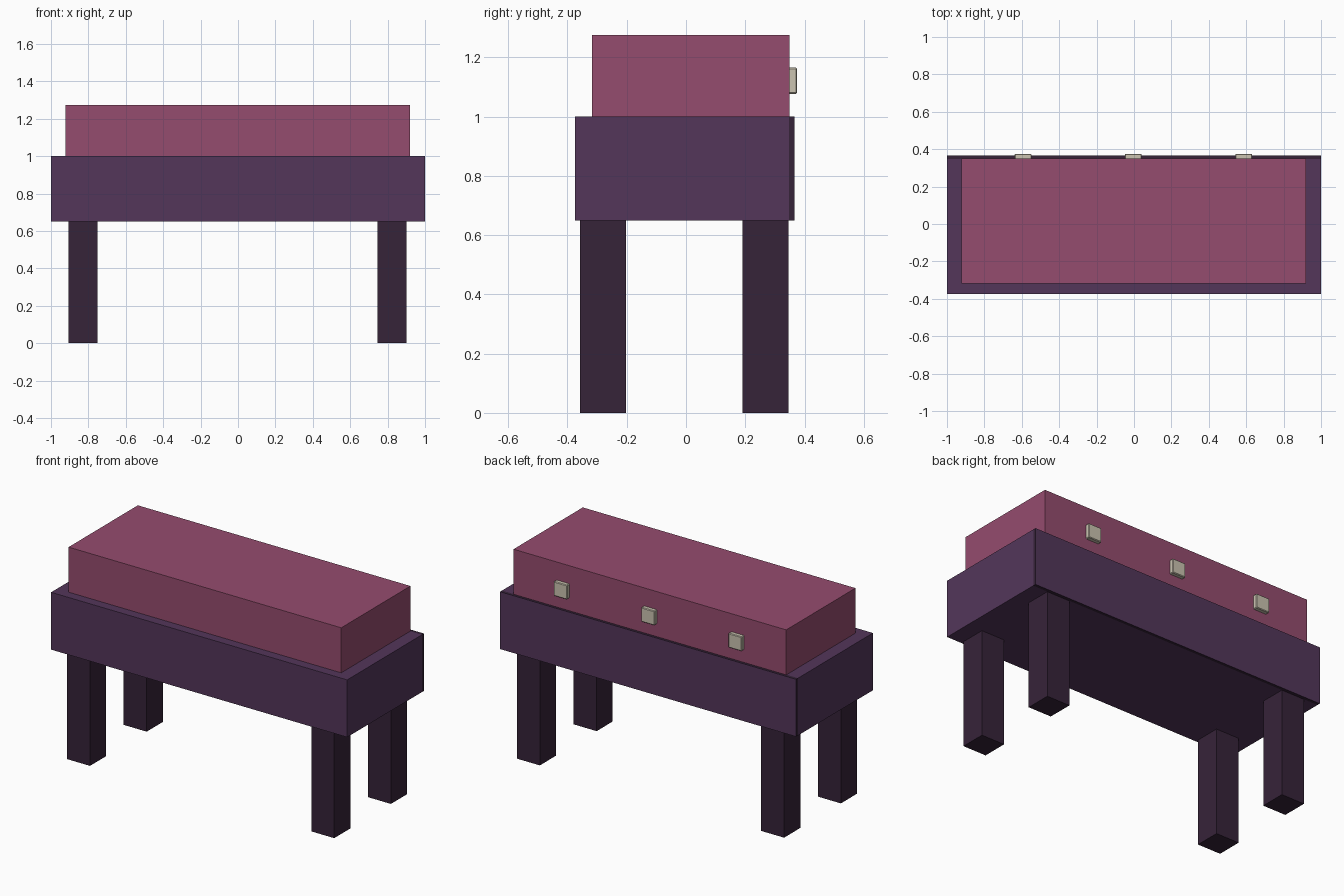
import bpy
import bmesh

if "Cube" in bpy.data.objects:
    bpy.data.objects.remove(bpy.data.objects["Cube"], do_unlink=True)


def material(name, hex_rgb):
    lin = [((c / 255 + 0.055) / 1.055) ** 2.4 for c in bytes.fromhex(hex_rgb)]
    m = bpy.data.materials.new(name)
    m.use_nodes = True
    m.diffuse_color = (*lin, 1)
    m.node_tree.nodes["Principled BSDF"].inputs["Base Color"].default_value = (*lin, 1)
    return m


purple = material("purple", "53365A")
dark = material("dark purple", "362339")
rose = material("rose", "954C6E")
cream = material("cream", "CBC4B1")


def box(name, x, y, z, *mats, bevel=0):
    """Box from (min, max) ranges on each axis."""
    bm = bmesh.new()
    bmesh.ops.create_cube(bm, size=1)
    for v in bm.verts:
        v.co = [r[0] if c < 0 else r[1] for c, r in zip(v.co, (x, y, z))]
    if bevel:
        bmesh.ops.bevel(bm, geom=bm.edges[:], offset=bevel, segments=1, affect='EDGES')
    mesh = bpy.data.meshes.new(name)
    bm.to_mesh(mesh)
    bm.free()
    for m in mats:
        mesh.materials.append(m)
    ob = bpy.data.objects.new(name, mesh)
    bpy.context.collection.objects.link(ob)
    return ob


# Main body and the upper block resting on it
box("body", (-1, 1), (-0.375, 0.347), (0.65, 1.0), purple)
box("upper_block", (-0.922, 0.92), (-0.318, 0.35), (1.0, 1.275), rose)

# Back panel: dark edges, purple outer face
panel = box("back_panel", (-1, 1), (0.347, 0.366), (0.65, 1.0), dark, purple)
for face in panel.data.polygons:
    if face.normal.y > 0.5:
        face.material_index = 1

# Four legs
for side, x in (("right", (-0.905, -0.75)), ("left", (0.745, 0.9))):
    for end, y in (("front", (-0.357, -0.202)), ("back", (0.19, 0.346))):
        box(f"{end}_{side}_leg", x, y, (0, 0.65), dark)

# Row of square knobs on the back
for i, cx in enumerate((-0.593, -0.004, 0.587)):
    box(f"knob_{i + 1}", (cx - 0.045, cx + 0.045), (0.345, 0.375), (1.077, 1.165),
        cream, bevel=0.004)
